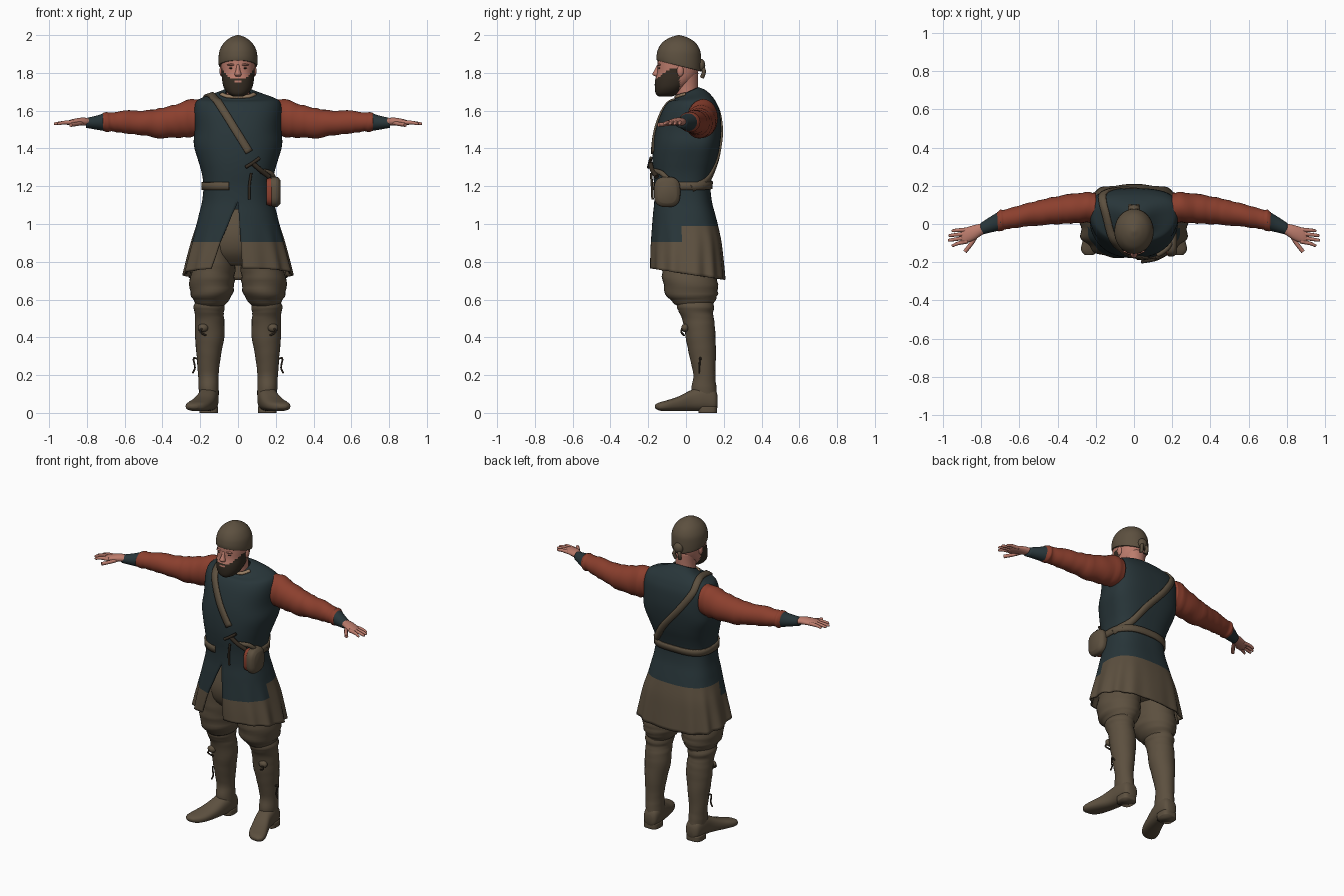
import bpy, bmesh, math
from math import sin, cos, pi
from mathutils import Vector
from mathutils.bvhtree import BVHTree

if "Cube" in bpy.data.objects:
    bpy.data.objects.remove(bpy.data.objects["Cube"])


def material(name, r, g, b):
    m = bpy.data.materials.new(name)
    m.use_nodes = True
    m.diffuse_color = (r, g, b, 1)
    m.node_tree.nodes["Principled BSDF"].inputs["Base Color"].default_value = (r, g, b, 1)
    return m


TEAL = material("dark teal cloth", .021, .036, .041)
BROWN = material("brown cloth", .108, .08, .05)
RED = material("rust red cloth", .26, .05, .027)
SKIN = material("skin", .5, .2, .15)
DARK = material("dark hair", .035, .025, .016)
TAN = material("tan trim", .3, .2, .12)


def finish(name, bm, mats, rule=None, smooth=True):
    """Turn a bmesh into an object, with faces coloured by rule(centre)."""
    me = bpy.data.meshes.new(name)
    for f in bm.faces:
        f.smooth = smooth
        if rule:
            f.material_index = rule(f.calc_center_median())
    bm.to_mesh(me)
    bm.free()
    for m in mats:
        me.materials.append(m)
    ob = bpy.data.objects.new(name, me)
    bpy.context.collection.objects.link(ob)
    return ob


def resample(rows, steps=4):
    """Smoothly add rows between the given ones."""
    out = []
    for i in range(len(rows) - 1):
        a, b, c, d = (rows[min(max(i + k, 0), len(rows) - 1)] for k in (-1, 0, 1, 2))
        for s in range(steps):
            t = s / steps
            out.append([q + t / 2 * (r - p + t * (2 * p - 5 * q + 4 * r - w + t * (3 * (q - r) + w - p)))
                        for p, q, r, w in zip(a, b, c, d)])
    return out + [list(rows[-1])]


def power(v, p):
    return math.copysign(abs(v) ** p, v)


def loft(name, rows, axis, mats, n=28, p=1, wrinkle=0, side=1, rule=None, warp=None):
    """Rows are x, y, z and two radii across the axis."""
    bm = bmesh.new()
    rings = []
    for i, (x, y, z, ra, rb) in enumerate(resample(rows)):
        ring = []
        for j in range(n):
            a = 2 * pi * j / n
            k = 1 + wrinkle * sin(i * 1.7 + 2 * sin(a + i * .4)) if i > 1 else 1
            u, v = ra * k * power(cos(a), p), rb * k * power(sin(a), p)
            co = Vector({"z": (x + u, y + v, z), "x": (x, y + u, z + v), "y": (x + u, y, z + v)}[axis])
            if warp:
                co = warp(co)
            co.x *= side
            ring.append(bm.verts.new(co))
        rings.append(ring)
    for r, s in zip(rings, rings[1:]):
        for j in range(n):
            bm.faces.new((r[j], s[j], s[j - 1], r[j - 1]))
    bm.faces.new(rings[0])
    bm.faces.new(rings[-1])
    bmesh.ops.recalc_face_normals(bm, faces=bm.faces)
    return finish(name, bm, mats, rule)


def ball(name, loc, size, mat):
    bm = bmesh.new()
    bmesh.ops.create_uvsphere(bm, u_segments=16, v_segments=10, radius=1)
    bmesh.ops.scale(bm, vec=size, verts=bm.verts)
    bmesh.ops.translate(bm, vec=loc, verts=bm.verts)
    return finish(name, bm, [mat])


def cord(name, pts, radius, mat):
    cu = bpy.data.curves.new(name, "CURVE")
    cu.dimensions = "3D"
    cu.bevel_depth, cu.bevel_resolution, cu.use_fill_caps = radius, 2, True
    sp = cu.splines.new("POLY")
    path = resample(pts)
    sp.points.add(len(path) - 1)
    for q, co in zip(sp.points, path):
        q.co = (*co, 1)
    cu.materials.append(mat)
    ob = bpy.data.objects.new(name, cu)
    bpy.context.collection.objects.link(ob)


# Tunic: z, half width, front y, widest y, back y, tilt, slit
tunic_rows = [
    (1.70, .066, -.05, .01, .065, .45, 0), (1.685, .12, -.065, .03, .105, .3, 0),
    (1.665, .195, -.08, .05, .14, .1, 0), (1.64, .226, -.1, .065, .162, 0, 0),
    (1.59, .235, -.13, .07, .18, 0, 0), (1.5, .23, -.16, .07, .187, 0, 0),
    (1.42, .234, -.173, .05, .18, 0, 0), (1.34, .212, -.178, .02, .165, 0, 0),
    (1.27, .192, -.175, 0, .145, 0, 0), (1.2, .183, -.168, -.01, .13, 0, 0),
    (1.12, .19, -.168, 0, .137, 0, 0), (1.05, .207, -.175, 0, .155, 0, .06),
    (.99, .222, -.18, 0, .17, 0, .11), (.905, .247, -.187, .01, .187, 0, .18),
    (.82, .268, -.19, .01, .198, -.07, .22), (.735, .287, -.19, .01, .207, -.15, .26)]


def make_tunic(n=96):
    bm = bmesh.new()
    rings = []
    for z, rx, yf, ym, yb, tilt, slit in resample(tunic_rows):
        slit = max(slit, 0)
        start, end = -pi / 2 + .2 * slit, 1.5 * pi - 1.8 * slit
        ring = []
        for j in range(n + 1):
            a = start + (end - start) * j / n
            c, s = cos(a), sin(a)
            p = .72 if s > 0 else .85
            k = 1 + max(0, 1.02 - z) * .12 * sin(13 * a) * (.4 + .6 * abs(c))
            y = power(s, p) * (yb - ym if s > 0 else ym - yf) * k
            ring.append(bm.verts.new((rx * power(c, p) * k, ym + y, z + tilt * y)))
        rings.append(ring)
    for r, s in zip(rings, rings[1:]):
        for j in range(n):
            bm.faces.new((r[j], s[j], s[j + 1], r[j + 1]))
    bmesh.ops.remove_doubles(bm, verts=bm.verts, dist=.0005)
    tree = BVHTree.FromBMesh(bm)
    ob = finish("tunic", bm, [TEAL, BROWN], lambda c: int(c.z < (.905 if c.y < -.02 else .99)))
    mod = ob.modifiers.new("thickness", "SOLIDIFY")
    mod.thickness = .008
    return tree


tunic = make_tunic()


def strap(name, pts, width, mat, lift=.004):
    """Band laid over the tunic along a rough path."""
    bm = bmesh.new()
    path = [tunic.find_nearest(Vector(q)) for q in resample(pts, 6)]
    rows = []
    for i, (co, normal, _, _) in enumerate(path):
        along = path[min(i + 1, len(path) - 1)][0] - path[max(i - 1, 0)][0]
        across = along.cross(normal).normalized() * width / 2
        row = []
        for k in (-1, 0, 1):
            q, nm, _, _ = tunic.find_nearest(co + across * k)
            row.append(bm.verts.new(q + nm * lift))
        rows.append(row)
    for r, s in zip(rows, rows[1:]):
        for k in (0, 1):
            bm.faces.new((r[k], s[k], s[k + 1], r[k + 1]))
    ob = finish(name, bm, [mat])
    mod = ob.modifiers.new("thickness", "SOLIDIFY")
    mod.thickness, mod.offset = .012, 0


# Straps, belt and collar trim
strap("cross_strap", [(.06, -.18, 1.38), (-.02, -.17, 1.51), (-.09, -.11, 1.62), (-.13, -.03, 1.68),
                      (-.15, .07, 1.68), (-.16, .16, 1.62), (-.08, .19, 1.5), (.04, .18, 1.36),
                      (.12, .13, 1.25), (.18, .03, 1.19)], .04, BROWN)
strap("belt", [(.2 * sin(a), -.19 * cos(a), 1.2) for a in [-.25 - i * .3 for i in range(18)]], .042, BROWN)
strap("collar_trim", [(.09 * sin(a), .01 - .08 * cos(a), 1.685) for a in (-1.4, -.7, 0, .7, 1.4)], .018, TAN)

# Hips and crotch under the slit
loft("breeches_seat", [(0, 0, 1.08, .15, .12), (0, 0, .95, .19, .155), (0, .01, .85, .19, .15),
                       (0, .02, .78, .12, .1)], "z", [BROWN])

for s, tag in ((1, "left"), (-1, "right")):
    # Legs
    loft(tag + "_breeches", [(.11, .01, .95, .09, .14), (.125, .015, .8, .11, .145),
                             (.137, .022, .7, .118, .145), (.14, .03, .63, .112, .138),
                             (.143, .04, .585, .085, .11), (.15, .05, .56, .07, .09)],
         "z", [BROWN], wrinkle=.025, side=s)
    loft(tag + "_boot_shaft", [(.15, .045, .6, .07, .095), (.153, .05, .56, .083, .098),
                               (.152, .055, .525, .076, .088), (.15, .068, .48, .078, .083),
                               (.15, .077, .4, .077, .079), (.155, .088, .3, .064, .07),
                               (.157, .097, .2, .054, .058), (.155, .095, .13, .053, .066),
                               (.153, .1, .07, .05, .065)], "z", [BROWN], wrinkle=.012, side=s)
    loft(tag + "_boot_foot", [(.15, .168, .06, .025, .03), (.152, .152, .066, .045, .056),
                              (.155, .1, .078, .053, .068), (.165, .03, .066, .053, .056),
                              (.188, -.04, .048, .058, .039), (.212, -.1, .038, .06, .029),
                              (.228, -.14, .034, .048, .022), (.236, -.163, .034, .02, .01)],
         "y", [BROWN], p=.8, side=s)
    loft(tag + "_boot_heel", [(.155, .115, 0, .05, .05), (.155, .115, .035, .05, .05)],
         "z", [BROWN], p=.6, side=s)
    ball(tag + "_boot_knot", (.185 * s, -.005, .45), (.028, .02, .022), BROWN)
    cord(tag + "_knot_tail", [(.18 * s, -.015, .46), (.2 * s, -.025, .43), (.17 * s, -.01, .41)], .005, DARK)
    cord(tag + "_boot_lace", [(.205 * s, .08, .28), (.235 * s, .075, .29), (.228 * s, .07, .24),
                              (.24 * s, .07, .21)], .005, DARK)

    # Arms
    loft(tag + "_sleeve", [(.2, .085, 1.565, .078, .095), (.25, .087, 1.56, .08, .1),
                           (.33, .08, 1.545, .077, .088), (.42, .07, 1.533, .072, .078),
                           (.5, .058, 1.535, .065, .066), (.6, .04, 1.54, .058, .06),
                           (.67, .024, 1.54, .052, .05), (.7, .018, 1.54, .056, .053),
                           (.72, .012, 1.54, .045, .042)], "x", [RED], wrinkle=.03, side=s)
    loft(tag + "_cuff", [(.695, .02, 1.542, .052, .052), (.74, .002, 1.537, .044, .039),
                         (.805, -.027, 1.535, .031, .026)], "x", [TEAL], side=s)
    loft(tag + "_palm", [(.78, -.02, 1.54, .026, .02), (.83, -.042, 1.542, .038, .021),
                         (.88, -.06, 1.538, .041, .016), (.905, -.068, 1.535, .034, .01)], "x", [SKIN], side=s)
    for k, (y0, x1, y1) in enumerate(((-.03, .955, -.035), (-.05, .972, -.06),
                                      (-.07, .975, -.085), (-.09, .955, -.112))):
        loft(f"{tag}_finger_{k + 1}", [(.87, y0, 1.538, .012, .012), (.92, (y0 + y1) / 2, 1.537, .01, .01),
                                       (x1 - .008, y1, 1.531, .008, .008), (x1, y1, 1.53, .003, .003)],
             "x", [SKIN], n=10, side=s)
    cord(tag + "_thumb", [(.825 * s, -.06, 1.535), (.85 * s, -.1, 1.53), (.885 * s, -.145, 1.525)], .011, SKIN)

    # Face details
    ball(tag + "_eye", (.033 * s, -.139, 1.825), (.014, .008, .005), DARK)
    ball(tag + "_brow", (.034 * s, -.142, 1.843), (.023, .01, .006), SKIN)
    ball(tag + "_ear", (.086 * s, -.03, 1.81), (.012, .018, .03), SKIN)


# Head with a painted beard
def beard(c):
    mouth = abs(c.x) < .022 and 1.745 < c.z < 1.757
    edge = 1.768 + max(0, abs(c.x) - .04) * 1.2
    return int(-.2 < c.y < -.035 and c.z < edge and not mouth)


loft("neck", [(0, .015, 1.62, .066, .06), (0, .005, 1.68, .062, .06), (0, .0, 1.74, .062, .064),
              (0, -.005, 1.8, .07, .07)], "z", [SKIN])
loft("head", [(0, -.11, 1.675, .025, .035), (0, -.1, 1.69, .052, .06), (0, -.085, 1.72, .074, .08),
              (0, -.062, 1.76, .084, .102), (0, -.045, 1.8, .087, .108), (0, -.04, 1.85, .09, .11),
              (0, -.04, 1.9, .085, .105), (0, -.04, 1.95, .06, .07)], "z", [SKIN, DARK], n=64, p=.92, rule=beard)
loft("nose", [(0, -.143, 1.845, .008, .008), (0, -.153, 1.815, .011, .014),
              (0, -.158, 1.793, .018, .02), (0, -.152, 1.782, .014, .012)], "z", [SKIN], n=12)


# Cap, lower at the back, with its knot
def slant(co):
    if co.z < 1.9:
        co.z -= (1.9 - co.z) * 4 * (co.y + .04)
    return co


loft("cap", [(0, -.038, 1.838, .096, .113), (0, -.038, 1.842, .102, .117), (0, -.038, 1.88, .103, .118),
             (0, -.038, 1.92, .097, .112), (0, -.038, 1.958, .076, .09), (0, -.038, 1.984, .045, .053),
             (0, -.038, 1.996, .018, .02), (0, -.038, 2, .004, .004)], "z", [BROWN], n=40, warp=slant)
ball("cap_knot", (0, .08, 1.84), (.032, .022, .034), BROWN)
for s in (1, -1):
    cord("cap_tail", [(0, .08, 1.84), (.02 * s, .095, 1.81), (.014 * s, .085, 1.775)], .011, BROWN)

# Pouch and knife at the left hip
loft("pouch", [(.175, -.1, 1.175, .064, .076), (.185, -.1, 1.17, .07, .08), (.21, -.1, 1.17, .068, .078),
               (.226, -.1, 1.17, .05, .06)], "x", [BROWN], p=.7)
loft("pouch_panel", [(.15, -.1, 1.17, .06, .07), (.18, -.1, 1.17, .066, .076)], "x", [RED], p=.7)
cord("pouch_loop", [(.12, -.165, 1.28), (.17, -.13, 1.27), (.19, -.1, 1.24)], .014, BROWN)
cord("knife_grip", [(.04, -.198, 1.3), (.08, -.192, 1.325), (.115, -.185, 1.35)], .009, DARK)
cord("knife_sheath", [(.08, -.188, 1.32), (.12, -.178, 1.285), (.165, -.155, 1.25)], .013, DARK)
cord("knife_thong", [(.07, -.185, 1.27), (.06, -.18, 1.2), (.06, -.177, 1.13)], .007, DARK)
